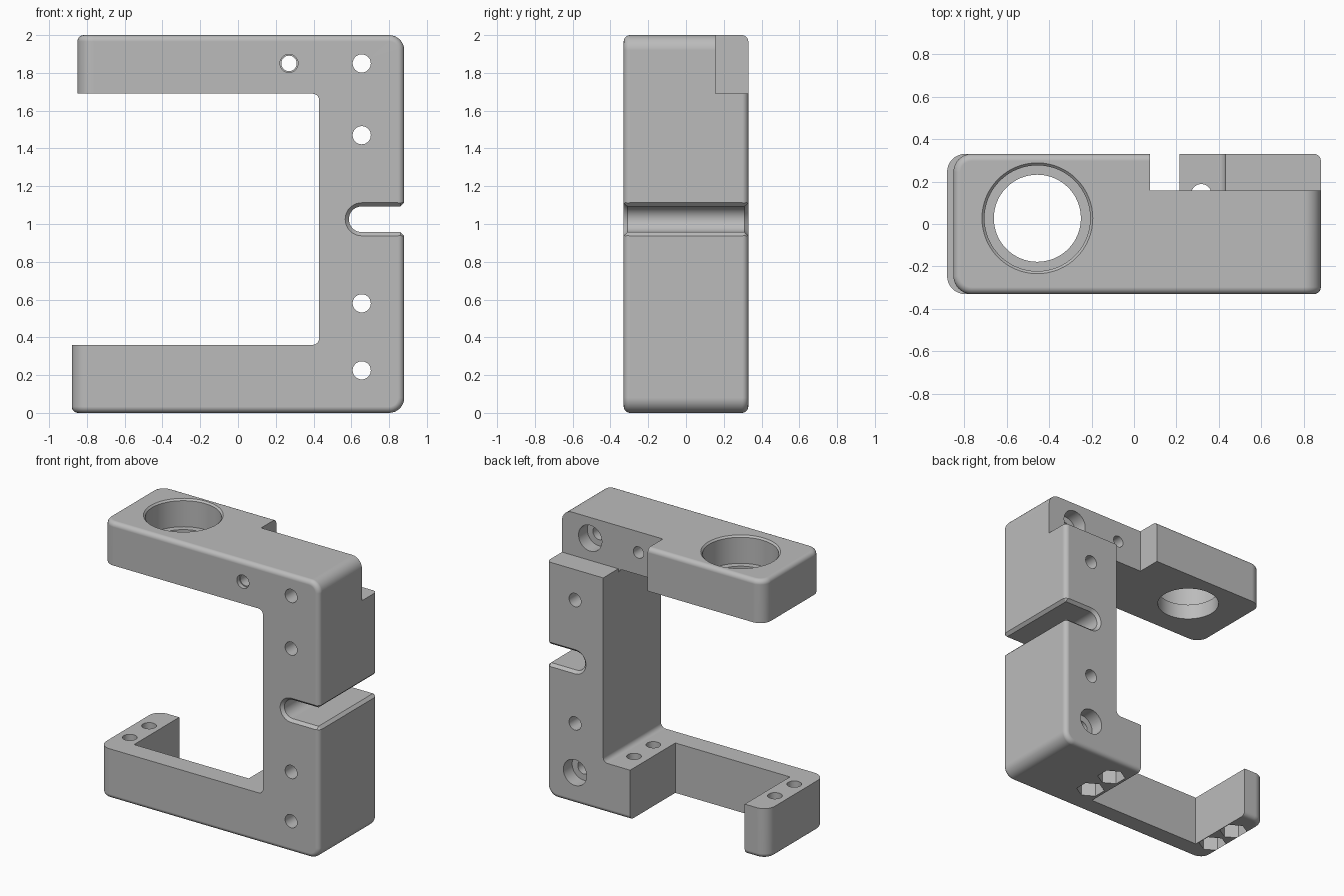
import bpy, bmesh, math
from mathutils import Vector

if "Cube" in bpy.data.objects:
    bpy.data.objects.remove(bpy.data.objects["Cube"])

cutters = []


def bevel(bm, test, width, segments):
    edges = [e for e in bm.edges if test(e)]
    bmesh.ops.bevel(bm, geom=edges, offset=width, offset_type='OFFSET',
                    segments=segments, profile=0.5, affect='EDGES', clamp_overlap=True)


def loft(name, rings):
    """Closed cutter skinned through equally long rings of points."""
    bm = bmesh.new()
    loops = [[bm.verts.new(p) for p in ring] for ring in rings]
    n = len(loops[0])
    for a, b in zip(loops, loops[1:]):
        for i in range(n):
            bm.faces.new((a[i], a[(i + 1) % n], b[(i + 1) % n], b[i]))
    bm.faces.new(loops[0])
    bm.faces.new(loops[-1])
    bmesh.ops.recalc_face_normals(bm, faces=bm.faces)
    mesh = bpy.data.meshes.new(name)
    bm.to_mesh(mesh)
    bm.free()
    obj = bpy.data.objects.new(name, mesh)
    bpy.context.collection.objects.link(obj)
    obj.hide_render = True
    cutters.append(obj)


def box(name, x0, x1, y0, y1, z0, z1):
    loft(name, [[(x0, y0, z), (x1, y0, z), (x1, y1, z), (x0, y1, z)] for z in (z0, z1)])


def turned(name, axis, u, v, steps, sides=40):
    """Round cutter along y or z; steps are (position, radius) pairs."""
    rings = []
    for t, r in steps:
        ring = []
        for i in range(sides):
            a = math.tau * i / sides + math.pi / 2
            p, q = u + r * math.cos(a), v + r * math.sin(a)
            ring.append((p, t, q) if axis == 'y' else (p, q, t))
        rings.append(ring)
    loft(name, rings)


# C-shaped body: side profile extruded through y
profile = [(-0.88, 0), (0.88, 0), (0.88, 2), (-0.85, 2),
           (-0.85, 1.69), (0.43, 1.69), (0.43, 0.36), (-0.88, 0.36)]
bm = bmesh.new()
front = [bm.verts.new((x, -0.33, z)) for x, z in profile]
back = [bm.verts.new((x, 0.33, z)) for x, z in profile]
bm.faces.new(front)
bm.faces.new(back)
for i in range(8):
    j = (i + 1) % 8
    bm.faces.new((front[i], front[j], back[j], back[i]))
bmesh.ops.recalc_face_normals(bm, faces=bm.faces)


def mid(e):
    return (e.verts[0].co + e.verts[1].co) / 2


def along(e, axis):
    d = e.verts[1].co - e.verts[0].co
    return abs(d[axis]) > 0.99 * d.length


# arm ends, outer corners, inner corners, then the outer rim
bevel(bm, lambda e: along(e, 2) and mid(e).x < -0.8, 0.085, 8)
bevel(bm, lambda e: along(e, 1) and mid(e).x > 0.87, 0.08, 8)
bevel(bm, lambda e: along(e, 1) and abs(mid(e).x - 0.43) < 0.001, 0.035, 6)
outer = lambda v: v.co.z > 1.9 or v.co.z < 0.1 or v.co.x > 0.79
bevel(bm, lambda e: all(outer(v) for v in e.verts)
      and e.calc_face_angle(0) > math.radians(45), 0.033, 5)
mesh = bpy.data.meshes.new("clamp_body")
bm.to_mesh(mesh)
bm.free()
body = bpy.data.objects.new("clamp_body", mesh)
bpy.context.collection.objects.link(body)

# back notches in the upper and lower arms
box("upper_step_cut", 0.075, 1.0, 0.157, 0.5, 1.69, 2.2)
box("upper_fillet_cut", 0.2, 0.43, 0.157, 0.5, 1.6, 1.8)
box("lower_notch_cut", -0.70, 0.215, -0.185, 0.5, -0.2, 0.6)

# stepped bore in the upper arm
turned("bore_cut", 'z', -0.455, 0.027,
       [(1.5, 0.205), (1.80, 0.205), (1.80, 0.249), (1.988, 0.249), (2.012, 0.273)], 64)

# flared slot in the column
rings = []
for y, r in [(-0.35, 0.107), (-0.31, 0.068), (0.31, 0.068), (0.35, 0.107)]:
    pts = [(0.90, y, 1.025 + r + 0.04), (0.86, y, 1.025 + r)]
    for i in range(21):
        a = math.pi / 2 + math.pi * i / 20
        pts.append((0.655 + r * math.cos(a), y, 1.025 + r * math.sin(a)))
    pts += [(0.86, y, 1.025 - r), (0.90, y, 1.025 - r - 0.04)]
    rings.append(pts)
loft("slot_cut", rings)

# column screw holes, the outermost two counterbored from the back
for z in (1.85, 1.47, 0.58, 0.225):
    turned("screw_hole_cut", 'y', 0.655, z, [(-0.5, 0.048), (0.5, 0.048)])
for y, z in ((0.057, 1.85), (0.23, 0.225)):
    turned("counterbore_cut", 'y', 0.655, z, [(y, 0.093), (0.5, 0.093)])
turned("set_screw_cut", 'y', 0.27, 1.85,
       [(-0.4, 0.048), (-0.30, 0.048), (-0.30, 0.041), (0.4, 0.041)])

# lower arm bolt holes with hexagonal nut pockets underneath
for x, ys in ((0.317, (0.14, -0.08)), (-0.787, (0.11, -0.11))):
    for y in ys:
        turned("bolt_hole_cut", 'z', x, y, [(-0.2, 0.048), (0.5, 0.048)])
        turned("nut_pocket_cut", 'z', x, y, [(-0.2, 0.095), (0.1, 0.095)], 6)

# apply all cuts, then drop the cutters
for c in cutters:
    m = body.modifiers.new(c.name, 'BOOLEAN')
    m.operation = 'DIFFERENCE'
    m.solver = 'EXACT'
    m.object = c
bpy.context.view_layer.update()
cut_mesh = bpy.data.meshes.new_from_object(
    body.evaluated_get(bpy.context.evaluated_depsgraph_get()))
body.modifiers.clear()
body.data = cut_mesh
for c in cutters:
    bpy.data.objects.remove(c)

# smooth rounded edges while keeping flat faces flat
grey = bpy.data.materials.new("plain grey")
grey.diffuse_color = (0.5, 0.5, 0.5, 1)
grey.use_nodes = True
grey.node_tree.nodes["Principled BSDF"].inputs["Base Color"].default_value = grey.diffuse_color
body.data.materials.clear()
body.data.materials.append(grey)
bpy.context.view_layer.objects.active = body
body.select_set(True)
bpy.ops.object.shade_smooth_by_angle(angle=math.radians(30))
wn = body.modifiers.new("flat_face_normals", 'WEIGHTED_NORMAL')
wn.keep_sharp = True
wn.weight = 100
